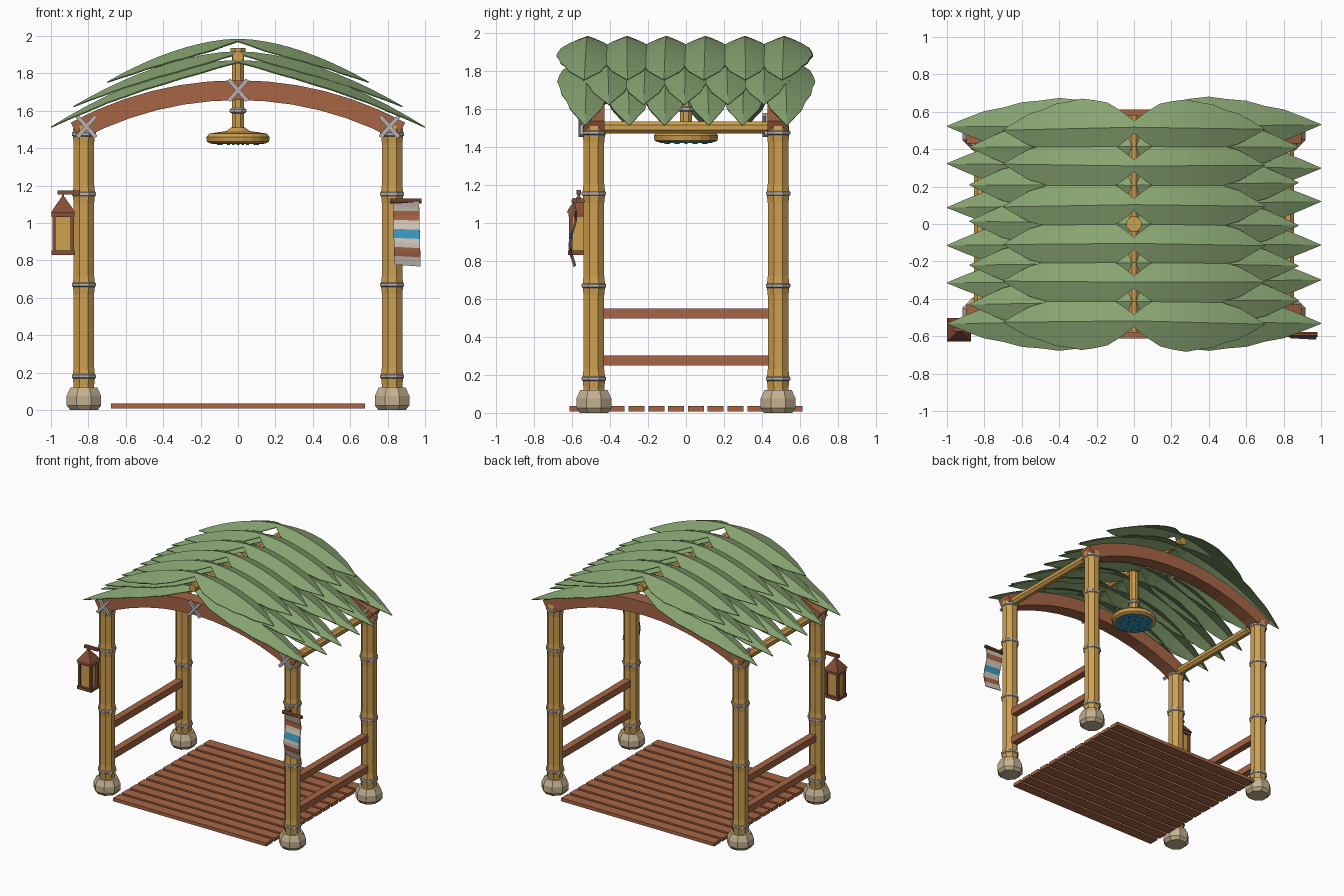
import bpy, bmesh, math, random
from mathutils import Vector, Matrix

random.seed(4)
if "Cube" in bpy.data.objects:
    bpy.data.objects.remove(bpy.data.objects["Cube"])


def material(name, rgb):
    m = bpy.data.materials.new(name)
    m.use_nodes = True
    m.diffuse_color = (*rgb, 1)
    m.node_tree.nodes["Principled BSDF"].inputs["Base Color"].default_value = (*rgb, 1)
    return m


BAMBOO = material("bamboo gold", (0.62, 0.35, 0.08))
WOOD = material("red brown wood", (0.38, 0.13, 0.06))
DARK = material("dark brown wood", (0.24, 0.075, 0.04))
LEAF = material("palm green", (0.25, 0.38, 0.17))
STONE = material("sand stone", (0.55, 0.44, 0.28))
ROPE = material("grey rope", (0.47, 0.45, 0.44))
CREAM = material("cream cloth", (0.62, 0.55, 0.48))
BLUE = material("water blue", (0.04, 0.30, 0.48))
NOZZLE = material("deep blue", (0.02, 0.14, 0.24))


def finish(name, bm, mats):
    bmesh.ops.recalc_face_normals(bm, faces=bm.faces)
    mesh = bpy.data.meshes.new(name)
    bm.to_mesh(mesh)
    bm.free()
    for m in mats if isinstance(mats, list) else [mats]:
        mesh.materials.append(m)
    obj = bpy.data.objects.new(name, mesh)
    bpy.context.collection.objects.link(obj)
    return obj


def loft(name, rings, mats, closed=True, rule=None):
    """Skin a row of point rings; closed rings get end caps."""
    bm = bmesh.new()
    rows = [[bm.verts.new(p) for p in ring] for ring in rings]
    n = len(rows[0])
    for k in range(len(rows) - 1):
        a, b = rows[k], rows[k + 1]
        for i in range(n if closed else n - 1):
            j = (i + 1) % n
            f = bm.faces.new((a[i], a[j], b[j], b[i]))
            f.material_index = rule(k) if rule else 0
    if closed:
        bm.faces.new(rows[0])
        bm.faces.new(rows[-1])
    return finish(name, bm, mats)


def lathe(name, profile, loc, mat, axis=(0, 0, 1), sides=8):
    """Turn (radius, height) pairs round an axis through loc."""
    turn = Vector(axis).to_track_quat("Z", "Y")
    rings = []
    for r, h in profile:
        angles = [(i + 0.5) * math.tau / sides for i in range(sides)]
        rings.append([Vector(loc) + turn @ Vector((r * math.cos(a), r * math.sin(a), h))
                      for a in angles])
    return loft(name, rings, mat)


def box(name, loc, size, mat, tilt=0):
    bm = bmesh.new()
    m = Matrix.Translation(loc) @ Matrix.Rotation(tilt, 4, "Y") @ Matrix.Diagonal((*size, 1))
    bmesh.ops.create_cube(bm, size=1, matrix=m)
    return finish(name, bm, mat)


def band(name, r, loc, mat=ROPE):
    lathe(name, [(r - 0.01, -0.014), (r, -0.007), (r, 0.007), (r - 0.01, 0.014)], loc, mat)


def lashing(x, y, z):
    for s in (-1, 1):
        box("cross_lashing", (x, y - 0.004 * s, z), (0.022, 0.018, 0.15), ROPE, s * 0.72)


# Deck slats
for i in range(12):
    box("deck_slat", (0, (i - 5.5) * 0.104, 0.022), (1.36, 0.083, 0.027), WOOD)

# Corner posts with stone feet and rope bands
PX, PY = 0.824, 0.485
NODES = [0.18, 0.67, 1.155, 1.475]
for sx in (-1, 1):
    for sy in (-1, 1):
        spot = (sx * PX, sy * PY, 0)
        lathe("stone_foot", [(0.08, 0), (0.1, 0.025), (0.1, 0.075), (0.078, 0.12)], spot, STONE)
        profile = [(0.061, 0.08)]
        for z in NODES:
            profile += [(0.059, z - 0.05), (0.065, z), (0.059, z + 0.05)]
        lathe("bamboo_post", profile, spot, BAMBOO)
        for z in NODES:
            band("post_band", 0.07, (spot[0], spot[1], z))

# Side rails and bamboo side beams
for sx in (-1, 1):
    for z in (0.275, 0.523):
        box("side_rail", (sx * PX, 0, z), (0.055, 0.9, 0.053), WOOD)
    lathe("side_beam", [(0.034, -0.45), (0.034, 0.45)], (sx * PX, 0, 1.502), BAMBOO, (0, 1, 0))

# Curved beams with crossed rope lashings
R, SPAN, STEPS = 1.83, 0.495, 12
for sy in (-1, 1):
    rings = []
    for i in range(STEPS + 1):
        a = SPAN * (2 * i / STEPS - 1)
        rings.append([(r * math.sin(a), sy * PY + d, 1.71 - R + r * math.cos(a))
                      for r, d in ((R - 0.053, -0.055), (R + 0.053, -0.055),
                                   (R + 0.053, 0.055), (R - 0.053, 0.055))])
    loft("curved_beam", rings, WOOD)
    for x, z in ((-0.81, 1.515), (0, 1.71), (0.81, 1.515)):
        lashing(x, sy * PY - 0.068, z)

# Ridge pole
lathe("ridge_pole", [(0.031, -0.58), (0.031, 0.58)], (0, 0, 1.888), BAMBOO, (0, 1, 0))

# Palm roof: three layers of folded leaves on each side
WIDTHS = [0.035, 0.09, 0.135, 0.15, 0.16, 0.145, 0.135, 0.105, 0.085, 0.045, 0.002]


def palm_leaf(side, y, length, top, tip, spread):
    rings = []
    drift = random.uniform(-0.02, 0.02)
    for i, w in enumerate(WIDTHS):
        t = i / (len(WIDTHS) - 1)
        x = side * length * t
        z = top - (top - tip) * t ** 1.75
        w *= spread
        mid = y + drift * t
        rings.append([(x, mid - w, z - 0.36 * w), (x, mid, z), (x, mid + w, z - 0.36 * w)])
    leaf = loft("palm_leaf", rings, LEAF, closed=False)
    leaf.modifiers.new("thickness", "SOLIDIFY").thickness = 0.006


# leaf count, reach, ridge height, tip height
for count, reach, top, tip in ((6, 1.0, 1.872, 1.515), (5, 0.88, 1.918, 1.625),
                               (6, 0.7, 1.985, 1.755)):
    for i in range(count):
        y = (i - (count - 1) / 2) * 0.207
        for side in (-1, 1):
            palm_leaf(side, y, reach, top, tip, random.uniform(0.95, 1.0))

# Hanging shower
lathe("shower_stem", [(0.04, 1.46), (0.034, 1.5), (0.034, 1.9), (0.042, 1.91), (0.042, 1.935)],
      (0, 0, 0), BAMBOO)
band("stem_band", 0.048, (0, 0, 1.6))
lathe("shower_head", [(0.15, 1.425), (0.168, 1.435), (0.172, 1.46), (0.155, 1.478), (0.06, 1.492),
                      (0.04, 1.51)], (0, 0, 0), BAMBOO, sides=20)
lathe("shower_plate", [(0.142, 1.421), (0.142, 1.428)], (0, 0, 0), BLUE, sides=20)
for radius, count in ((0.05, 6), (0.105, 12)):
    for i in range(count):
        a = i * math.tau / count
        lathe("shower_nozzle", [(0.008, 1.417), (0.008, 1.423)],
              (radius * math.cos(a), radius * math.sin(a), 0), NOZZLE, sides=6)

# Lantern on the front right post
LX, LY = -0.935, -0.565
box("lantern_arm", (-0.905, LY, 1.162), (0.12, 0.022, 0.022), DARK)
box("lantern_hook", (LX, LY, 1.14), (0.012, 0.012, 0.04), DARK)
box("lantern_base", (LX, LY, 0.842), (0.126, 0.11, 0.024), DARK)
box("lantern_glass", (LX, LY, 0.95), (0.084, 0.076, 0.2), BAMBOO)
box("lantern_top_frame", (LX, LY, 1.045), (0.122, 0.106, 0.024), DARK)
lathe("lantern_roof", [(0.09, 1.055), (0.075, 1.075), (0.025, 1.125), (0.012, 1.14)],
      (LX, LY, 0), DARK, sides=4)
for sx in (-1, 1):
    for sy in (-1, 1):
        box("lantern_frame_post", (LX + sx * 0.049, LY + sy * 0.042, 0.945),
            (0.018, 0.018, 0.2), DARK)

# Striped cloth banner on the front left post
lathe("banner_rod", [(0.014, -0.085), (0.014, 0.085)], (0.897, -0.59, 1.118), DARK, (1, 0, 0))
box("banner_bracket", (0.84, -0.565, 1.118), (0.025, 0.06, 0.02), DARK)
rows = []
for k in range(15):
    t = k / 14
    y = -0.595 + 0.016 * math.sin(t * 7)
    shift = 0.008 * t
    rows.append([(0.828 + shift, y, 1.112 - 0.335 * t), (0.968 + shift, y - 0.008, 1.112 - 0.345 * t)])
STRIPES = [0, 1, 0, 2, 0, 1, 0]
banner = loft("banner_cloth", rows, [CREAM, WOOD, BLUE], closed=False,
              rule=lambda k: STRIPES[k // 2])
banner.modifiers.new("thickness", "SOLIDIFY").thickness = 0.006
